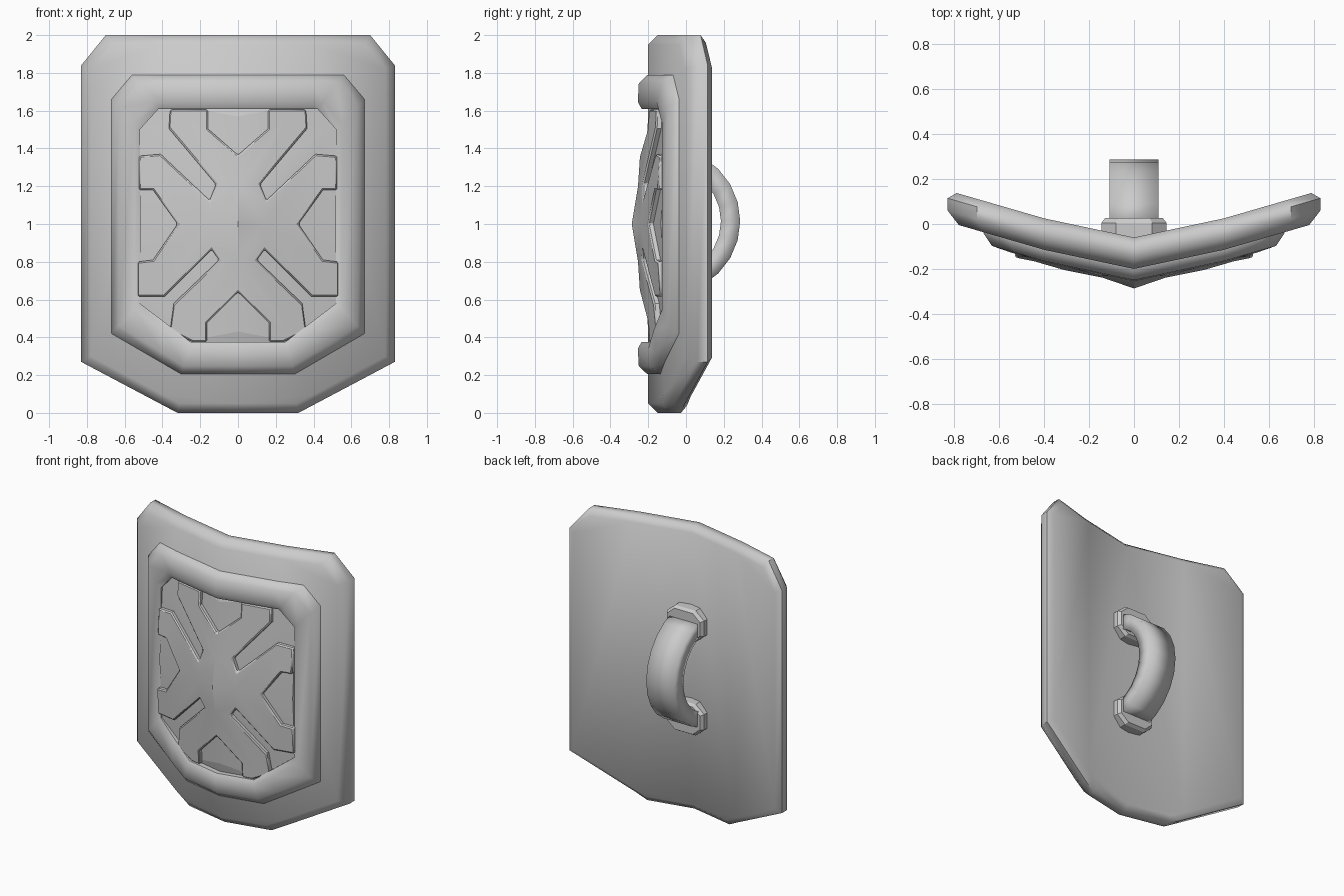
import bpy, bmesh, math
from mathutils import Vector

if "Cube" in bpy.data.objects:
    bpy.data.objects.remove(bpy.data.objects["Cube"])


def mirror(half):
    """Right-hand outline (x, z) from top to bottom -> full closed outline."""
    return half + [(-x, z) for x, z in reversed(half) if x > 1e-6]


def lerp(a, b, t):
    return [(p[0] + (q[0] - p[0]) * t, p[1] + (q[1] - p[1]) * t) for p, q in zip(a, b)]


def finish(name, bm, angle=50):
    bmesh.ops.recalc_face_normals(bm, faces=bm.faces)
    me = bpy.data.meshes.new(name)
    bm.to_mesh(me)
    bm.free()
    ob = bpy.data.objects.new(name, me)
    bpy.context.collection.objects.link(ob)
    bpy.ops.object.select_all(action='DESELECT')
    ob.select_set(True)
    bpy.context.view_layer.objects.active = ob
    bpy.ops.object.shade_smooth_by_angle(angle=math.radians(angle))
    return ob


def loft(name, rings, bend, cuts=(), closed=False, angle=50):
    """Skin outlines [(outline, y)...], slice along the fold lines, then bend in y."""
    bm = bmesh.new()
    loops = [[bm.verts.new((x, y, z)) for x, z in pts] for pts, y in rings]
    n = len(loops[0])
    pairs = list(zip(loops, loops[1:]))
    if closed:
        pairs.append((loops[-1], loops[0]))
    else:
        bm.faces.new(loops[0])
        bm.faces.new(loops[-1])
    for a, b in pairs:
        for i in range(n):
            j = (i + 1) % n
            bm.faces.new((a[i], a[j], b[j], b[i]))
    for co, no in cuts:
        bmesh.ops.bisect_plane(bm, geom=bm.verts[:] + bm.edges[:] + bm.faces[:],
                               dist=1e-5, plane_co=co, plane_no=no)
    for v in bm.verts:
        v.co.y += bend(v.co.x, v.co.z)
    big = [f for f in bm.faces if len(f.verts) > 4]
    bmesh.ops.triangulate(bm, faces=big)
    return finish(name, bm, angle)


# Fold of the shield plate: sharp centre ridge, softer kink at x = 0.4
def plate_bend(x, z):
    x = abs(x)
    return -0.2 + 0.2125 * x if x < 0.4 else -0.115 + 0.29 * (x - 0.4)


# Emblem surface: shallow pyramid with a small raised diamond in the middle
def emblem_bend(x, z):
    x, d = abs(x), abs(z - 1)
    return -0.267 + 0.2 * x + 0.065 * d - 0.02 * max(0, 1 - x / 0.14 - d / 0.2)


folds = [((x, 0, 0), (1, 0, 0)) for x in (-0.4, 0, 0.4)]
emblem_folds = [((0, 0, 0), (1, 0, 0)), ((0, 0, 1), (0, 0, 1))]
emblem_folds += [((0.14 * s, 0, 1), (1 / 0.14, 0, t / 0.2)) for s in (-1, 1) for t in (-1, 1)]

# Main plate
outer = mirror([(0.70, 2.0), (0.83, 1.84), (0.83, 0.27), (0.32, 0.0)])
inset = mirror([(0.67, 1.95), (0.78, 1.82), (0.78, 0.30), (0.31, 0.05)])
loft("shield_plate", [(lerp(outer, inset, 0.8), 0.14), (outer, 0.105),
                      (outer, 0.05), (inset, 0.0)], plate_bend, folds)

# Raised frame
f_out = mirror([(0.56, 1.79), (0.67, 1.66), (0.67, 0.42), (0.30, 0.205)])
f_in = mirror([(0.42, 1.61), (0.52, 1.50), (0.52, 0.58), (0.25, 0.375)])
profile = [(0, 0.02), (0, -0.005), (0.25, -0.05), (0.8, -0.055), (1, -0.035), (1, 0.02)]
loft("raised_frame", [(lerp(f_out, f_in, t), y) for t, y in profile],
     plate_bend, folds, closed=True)

# Recessed panel inside the frame
loft("inner_panel", [(f_in, 0.03), (f_in, 0.10)], emblem_bend, emblem_folds)

# Cross emblem with forked arms
cross = mirror([(0, 1.365), (0.16, 1.505), (0.16, 1.605), (0.36, 1.605), (0.366, 1.505),
                (0.117, 1.21), (0.15, 1.125), (0.41, 1.37), (0.525, 1.36), (0.525, 1.18),
                (0.45, 1.18), (0.32, 1.0), (0.45, 0.81), (0.53, 0.80), (0.53, 0.615),
                (0.39, 0.615), (0.14, 0.865), (0.10, 0.81), (0.34, 0.58), (0.36, 0.435),
                (0.24, 0.375), (0.165, 0.375), (0.165, 0.475), (0, 0.64)])
emblem = loft("cross_emblem", [(cross, 0.0), (cross, 0.06)], emblem_bend, emblem_folds, angle=30)
bev = emblem.modifiers.new("edge", 'BEVEL')
bev.width = 0.008
bev.segments = 1
bev.limit_method = 'ANGLE'
bev.angle_limit = math.radians(60)

# Curved handle: rectangular strap swept along an arc
bm = bmesh.new()
sections = []
for i in range(11):
    a = math.radians(-76 + 15.2 * i)
    sections.append([bm.verts.new((x, -0.10 + r * math.cos(a), 1.015 + r * math.sin(a)))
                     for x, r in ((-0.11, 0.285), (0.11, 0.285), (0.11, 0.387), (-0.11, 0.387))])
for a, b in zip(sections, sections[1:]):
    for i in range(4):
        j = (i + 1) % 4
        bm.faces.new((a[i], a[j], b[j], b[i]))
bm.faces.new(sections[0])
bm.faces.new(sections[-1])
finish("handle", bm, 100)

# Handle mounts
for label, zc in (("upper", 1.345), ("lower", 0.685)):
    def octagon(s):
        return [(x * s, zc + z * s) for x, z in
                mirror([(0.08, 0.11), (0.145, 0.055), (0.145, -0.055), (0.08, -0.11)])]
    loft(label + "_handle_mount", [(octagon(1), -0.07), (octagon(1), 0.005), (octagon(0.88), 0.027)],
         lambda x, z: 0.0, angle=30)
